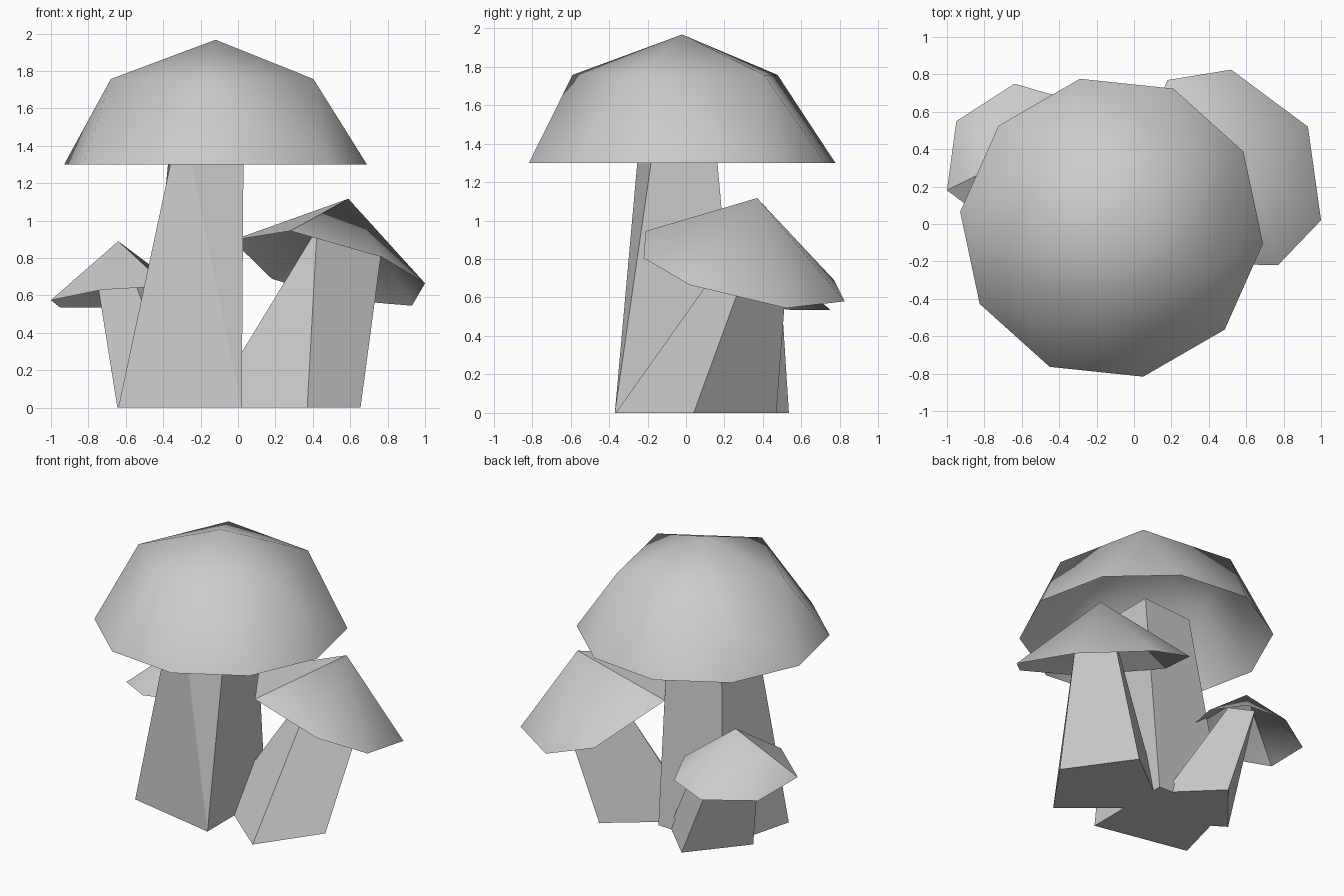
import bpy, bmesh
from math import cos, sin, radians

cube = bpy.data.objects.get("Cube")
if cube:
    bpy.data.objects.remove(cube, do_unlink=True)

grey = bpy.data.materials.new("plain grey")
grey.use_nodes = True
COLOUR = (0.6, 0.6, 0.6, 1)
grey.diffuse_color = COLOUR
grey.node_tree.nodes["Principled BSDF"].inputs["Base Color"].default_value = COLOUR


def finish(name, bm, smooth):
    bmesh.ops.recalc_face_normals(bm, faces=bm.faces)
    mesh = bpy.data.meshes.new(name)
    bm.to_mesh(mesh)
    bm.free()
    mesh.materials.append(grey)
    obj = bpy.data.objects.new(name, mesh)
    bpy.context.collection.objects.link(obj)
    if smooth:
        bpy.ops.object.select_all(action='DESELECT')
        obj.select_set(True)
        bpy.context.view_layer.objects.active = obj
        bpy.ops.object.shade_smooth_by_angle(angle=radians(35))


def stem(name, bottom, top):
    """Tapered, leaning stem lofted between two outlines."""
    bm = bmesh.new()
    low = [bm.verts.new((x, y, 0)) for x, y in bottom]
    high = [bm.verts.new(p) for p in top]
    n, extra = len(low), len(high) - len(low)
    bm.faces.new(low)
    bm.faces.new(high)
    # a spare top corner shares the second bottom corner
    if extra:
        low.insert(2, low[1])
    for i in range(n + extra):
        j = (i + 1) % (n + extra)
        ring = [low[i], low[j], high[j], high[i]]
        bm.faces.new(list(dict.fromkeys(ring)))
    finish(name, bm, False)


def cone_cap(name, apex, rim):
    """Open, tilted cone of flat panels."""
    bm = bmesh.new()
    tip = bm.verts.new(apex)
    ring = [bm.verts.new(p) for p in rim]
    for a, b in zip(ring, ring[1:] + ring[:1]):
        bm.faces.new((tip, a, b))
    finish(name, bm, True)


def dome_cap(name, centre, turn, mid, rim, top_z):
    """Open five-sided dome with a ten-sided rim; mid and rim are (radius, z)."""
    def point(radius, z, degrees):
        a = radians(degrees)
        return bm.verts.new((centre[0] + radius * cos(a), centre[1] + radius * sin(a), z))
    bm = bmesh.new()
    tip = bm.verts.new((*centre, top_z))
    mids = [point(*mid, turn + 72 * i) for i in range(5)]
    rims = [point(*rim, turn - 18 + 36 * i) for i in range(10)]
    for i in range(5):
        j = (i + 1) % 5
        a, b, c = rims[2 * i], rims[2 * i + 1], rims[2 * j]
        bm.faces.new((tip, mids[i], mids[j]))
        bm.faces.new((mids[i], a, b))
        bm.faces.new((mids[i], b, c, mids[j]))
    finish(name, bm, True)


# Tall mushroom in the middle
dome_cap("tall_cap", (-0.12, -0.02), 48, (0.573, 1.757), (0.814, 1.3), 1.967)
stem("tall_stem",
     [(-0.64, -0.235), (0.02, -0.37), (0.02, 0.28), (-0.5, 0.3)],
     [(-0.33, -0.25, 1.45), (-0.28, -0.24, 1.45), (0.03, -0.16, 1.45),
      (0.03, 0.15, 1.45), (-0.36, 0.12, 1.45)])

# Leaning mushroom on the left
cone_cap("left_cap", (0.59, 0.37, 1.117),
         [(0.28, -0.21, 0.945), (0.77, -0.22, 0.805), (1.0, 0.02, 0.665),
          (0.93, 0.52, 0.545), (0.52, 0.825, 0.58), (0.18, 0.77, 0.69),
          (-0.03, 0.28, 0.895)])
stem("left_stem",
     [(-0.16, 0.08), (0.37, -0.365), (0.655, 0.04), (0.35, 0.47)],
     [(0.4, 0.3, 0.92), (0.42, 0.28, 0.91), (0.765, 0.34, 0.82), (0.62, 0.53, 0.8)])

# Small mushroom on the right
cone_cap("right_cap", (-0.64, 0.36, 0.89),
         [(-1.0, 0.18, 0.575), (-0.73, -0.02, 0.63), (-0.38, 0.05, 0.65),
          (-0.28, 0.42, 0.62), (-0.38, 0.675, 0.577), (-0.64, 0.75, 0.535),
          (-0.95, 0.55, 0.535)])
stem("right_stem",
     [(-0.645, 0.17), (-0.3, -0.05), (-0.05, 0.25), (-0.34, 0.535)],
     [(-0.75, 0.25, 0.66), (-0.57, 0.22, 0.72), (-0.42, 0.44, 0.68), (-0.6, 0.49, 0.7)])
